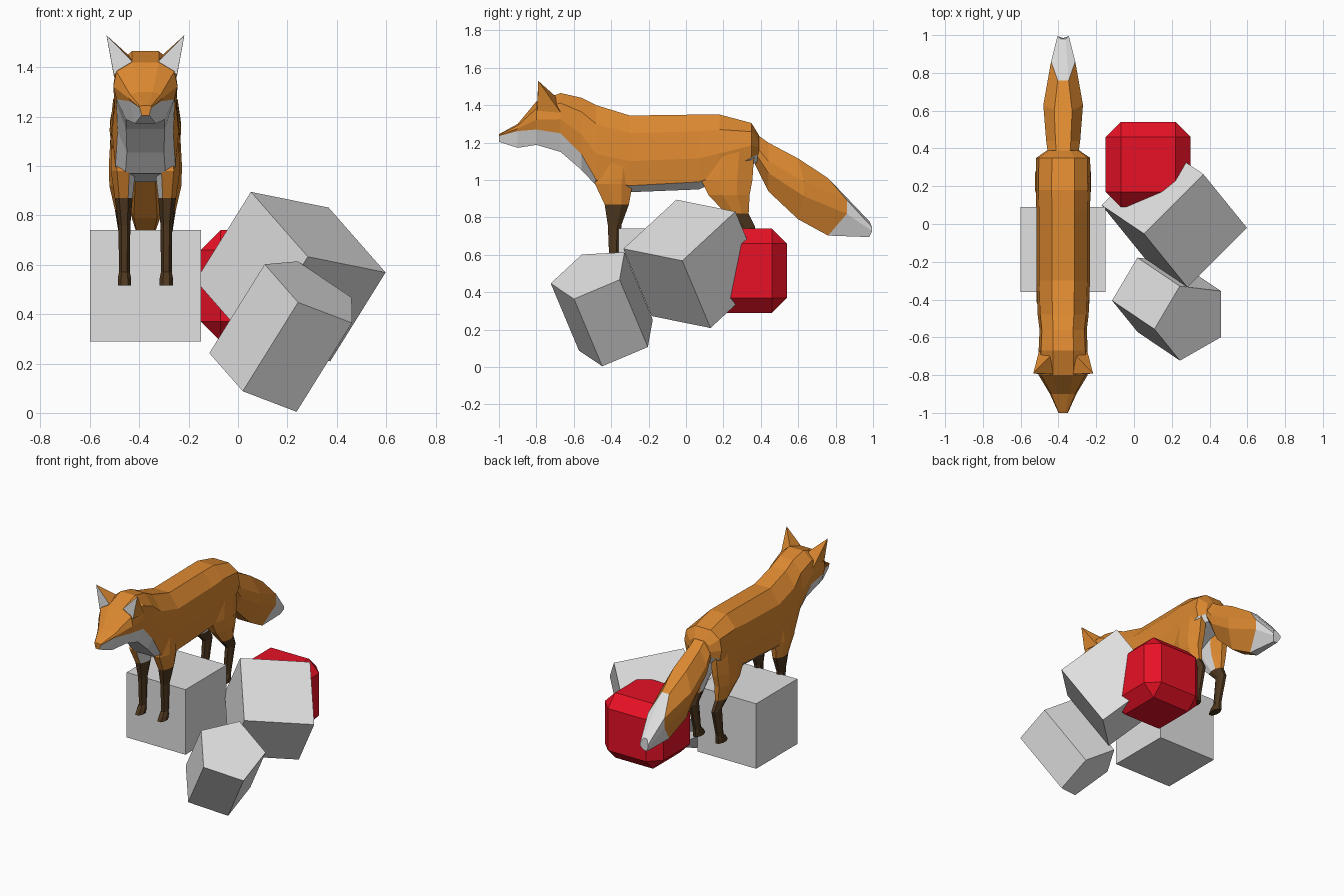
import bpy, bmesh, math
from mathutils import Matrix, Vector

if "Cube" in bpy.data.objects:
    bpy.data.objects.remove(bpy.data.objects["Cube"])


def material(name, rgb):
    m = bpy.data.materials.new(name)
    m.diffuse_color = (*rgb, 1)
    m.use_nodes = True
    m.node_tree.nodes["Principled BSDF"].inputs["Base Color"].default_value = m.diffuse_color
    return m


GREY = material("light_grey", (0.75, 0.75, 0.75))
RED = material("red", (0.85, 0.006, 0.02))
ORANGE = material("orange_fur", (0.72, 0.25, 0.03))
BROWN = material("dark_brown", (0.075, 0.038, 0.013))
FOX_X = -0.375


def finish(name, bm, mats, loc=(0, 0, 0), rot=None):
    bmesh.ops.recalc_face_normals(bm, faces=bm.faces)
    me = bpy.data.meshes.new(name)
    bm.to_mesh(me)
    bm.free()
    for m in mats:
        me.materials.append(m)
    ob = bpy.data.objects.new(name, me)
    bpy.context.collection.objects.link(ob)
    ob.matrix_world = Matrix.Translation(loc) @ (rot.to_4x4() if rot else Matrix())
    return ob


def loft(name, rings, mats, rule=lambda i, j: 0, loc=(FOX_X, 0, 0)):
    """Skin closed rings of points; rule(ring, side) gives the material index."""
    bm = bmesh.new()
    vs = [[bm.verts.new(p) for p in r] for r in rings]
    n = len(rings[0])
    for i in range(len(vs) - 1):
        for j in range(n):
            k = (j + 1) % n
            f = bm.faces.new((vs[i][j], vs[i][k], vs[i + 1][k], vs[i + 1][j]))
            f.material_index = rule(i, j)
    for i, r in ((0, vs[0]), (len(vs) - 2, vs[-1])):
        bm.faces.new(r).material_index = rule(i, 0)
    return finish(name, bm, mats, loc)


def box(name, mat, size, loc, rot=None, bevel=0):
    bm = bmesh.new()
    bmesh.ops.create_cube(bm, size=size)
    if bevel:
        bmesh.ops.bevel(bm, geom=bm.edges[:], offset=bevel, segments=1,
                        affect='EDGES', profile=0.5)
    return finish(name, bm, [mat], loc, rot)


# Blocks: one upright, one bevelled, two sharing the same tilt
box("upright_block", GREY, 0.45, (-0.375, -0.135, 0.515))
box("bevelled_block", RED, 0.45, (0.075, 0.315, 0.515), bevel=0.08)

ez = Vector((0.498, -0.336, 0.80)).normalized()
ex = Vector((0.70, 0.70, -0.142)).cross(ez).normalized()
ey = ez.cross(ex)
tilt = Matrix((ex, ey, ez)).transposed()
box("tilted_block", GREY, 0.45, (0.213, 0.04, 0.552), tilt)

ring = [(0.225 * math.sin(a), 0.225 * math.cos(a))
        for a in (math.tau * k / 5 for k in range(5))]
prism = loft("five_sided_prism", [[(x, y, z) for x, y in ring] for z in (-0.225, 0.225)],
             [GREY], loc=(0, 0, 0))
prism.matrix_world = Matrix.Translation((0.191, -0.437, 0.319)) @ tilt.to_4x4()


# Fox body from snout to rump: y, top, fur colour line, bottom, half width
BODY = [
    (-1.00, 1.245, 1.235, 1.205, 0.025),
    (-0.90, 1.30, 1.262, 1.172, 0.07),
    (-0.80, 1.42, 1.27, 1.188, 0.13),
    (-0.67, 1.465, 1.25, 1.15, 0.13),
    (-0.56, 1.44, 1.14, 1.055, 0.125),
    (-0.48, 1.40, 1.00, 0.97, 0.135),
    (-0.30, 1.345, 0.97, 0.935, 0.142),
    (0.07, 1.35, 0.99, 0.95, 0.142),
    (0.18, 1.35, 1.03, 1.00, 0.145),
    (0.35, 1.305, 1.12, 1.08, 0.143),
    (0.39, 1.24, 1.14, 1.10, 0.085),
]


def body_ring(y, top, line, bot, w):
    h = top - line
    half = [(0.42 * w, top), (0.9 * w, top - 0.25 * h), (w, line + 0.35 * h),
            (0.9 * w, line), (0.6 * w, bot)]
    return [(x, y, z) for x, z in half] + [(-x, y, z) for x, z in reversed(half)]


loft("fox_body", [body_ring(*r) for r in BODY], [ORANGE, GREY],
     lambda i, j: 1 if j in (3, 4, 5) else 0)

# Tail: y, top, bottom, half width, how far the sides lag behind
TAIL = [
    (0.37, 1.25, 1.08, 0.08, 0),
    (0.44, 1.20, 0.94, 0.09, 0),
    (0.60, 1.115, 0.79, 0.105, 0.03),
    (0.76, 1.01, 0.703, 0.064, 0.10),
    (0.98, 0.78, 0.695, 0.03, 0.015),
]


def tail_ring(y, top, bot, w, lag):
    m, q = (top + bot) / 2, (top - bot) * 0.12
    half = [(0.45 * w, y, top), (w, y + lag, m + q), (w, y + lag, m - q), (0.45 * w, y, bot)]
    return half + [(-x, yy, z) for x, yy, z in reversed(half)]


loft("fox_tail", [tail_ring(*r) for r in TAIL], [ORANGE, GREY],
     lambda i, j: 1 if i == 3 else 0)

# Legs: z, front y, back y, centre x, half width
FRONT = [
    (1.10, -0.47, -0.27, 0.085, 0.05),
    (0.98, -0.487, -0.285, 0.09, 0.05),
    (0.87, -0.435, -0.305, 0.088, 0.036),
    (0.76, -0.418, -0.345, 0.085, 0.024),
    (0.57, -0.41, -0.36, 0.085, 0.022),
    (0.545, -0.43, -0.36, 0.085, 0.027),
    (0.515, -0.45, -0.365, 0.085, 0.027),
]
HIND = [
    (1.15, 0.10, 0.365, 0.088, 0.052),
    (1.00, 0.08, 0.355, 0.095, 0.053),
    (0.92, 0.12, 0.34, 0.10, 0.046),
    (0.82, 0.215, 0.335, 0.093, 0.03),
    (0.75, 0.285, 0.37, 0.088, 0.024),
    (0.57, 0.265, 0.322, 0.086, 0.022),
    (0.545, 0.24, 0.322, 0.086, 0.026),
    (0.515, 0.22, 0.32, 0.086, 0.026),
]


def leg_ring(z, y0, y1, cx, w, s):
    c, h = (y0 + y1) / 2, (y1 - y0) / 2
    pts = [(-0.5, -1), (0.5, -1), (1, -0.3), (1, 0.4), (0.4, 1), (-0.4, 1), (-1, 0.4), (-1, -0.3)]
    return [(s * (cx + u * w), c + v * h, z) for u, v in pts]


for side, s in (("left", 1), ("right", -1)):
    for part, rows, dark in (("front", FRONT, 2), ("hind", HIND, 3)):
        loft(f"fox_{part}_leg_{side}", [leg_ring(*r, s) for r in rows],
             [ORANGE, GREY, BROWN],
             lambda i, j: 2 if i >= dark else (1 if j in (6, 7) else 0))

    # Ear: four-sided spike with a pale front
    bm = bmesh.new()
    base = [bm.verts.new((s * x, y, z)) for x, y, z in
            ((0.05, -0.795, 1.42), (0.128, -0.795, 1.37),
             (0.127, -0.67, 1.36), (0.07, -0.70, 1.45))]
    tip = bm.verts.new((s * 0.158, -0.79, 1.53))
    for k in range(4):
        bm.faces.new((base[k], base[(k + 1) % 4], tip)).material_index = int(k == 0)
    bm.faces.new(base)
    finish(f"fox_ear_{side}", bm, [ORANGE, GREY], (FOX_X, 0, 0))

# Nose
nose = box("fox_nose", BROWN, 1, (FOX_X, -0.992, 1.227))
nose.scale = (0.034, 0.016, 0.022)
